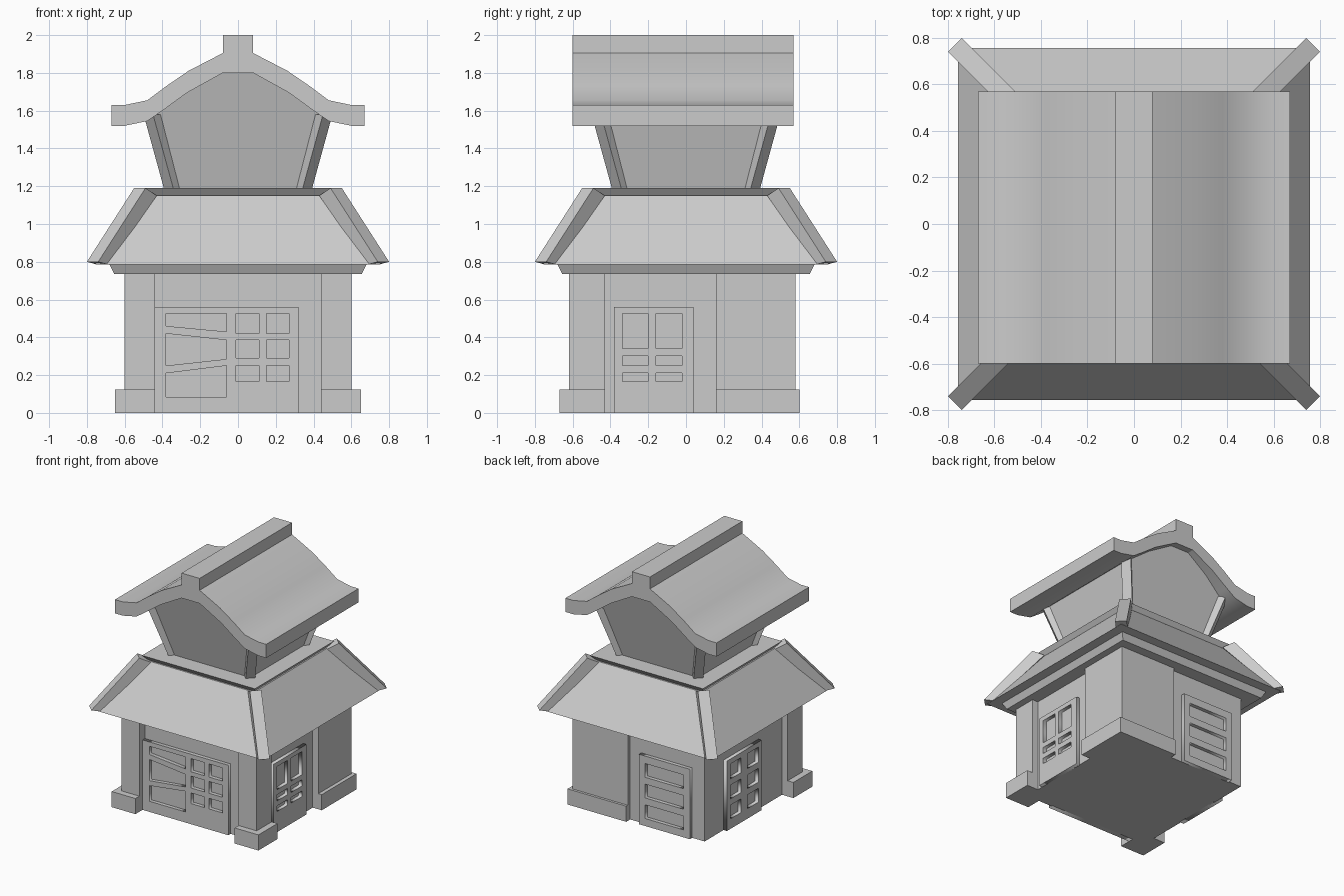
import bpy, bmesh
from mathutils import Vector

if "Cube" in bpy.data.objects:
    bpy.data.objects.remove(bpy.data.objects["Cube"])


def finish(name, bm):
    bmesh.ops.recalc_face_normals(bm, faces=bm.faces)
    me = bpy.data.meshes.new(name)
    bm.to_mesh(me)
    bm.free()
    ob = bpy.data.objects.new(name, me)
    bpy.context.collection.objects.link(ob)
    return ob


def loft(name, ring_a, ring_b):
    """Solid between two matching closed rings of points."""
    bm = bmesh.new()
    a = [bm.verts.new(p) for p in ring_a]
    b = [bm.verts.new(p) for p in ring_b]
    bm.faces.new(a)
    bm.faces.new(b)
    n = len(a)
    for i in range(n):
        j = (i + 1) % n
        bm.faces.new((a[i], a[j], b[j], b[i]))
    return finish(name, bm)


def rect(x0, x1, y0, y1, z):
    return [(x0, y0, z), (x1, y0, z), (x1, y1, z), (x0, y1, z)]


def box(name, x0, x1, y0, y1, z0, z1):
    return loft(name, rect(x0, x1, y0, y1, z0), rect(x0, x1, y0, y1, z1))


def frustum(name, h0, z0, h1, z1):
    return loft(name, rect(-h0, h0, -h0, h0, z0), rect(-h1, h1, -h1, h1, z1))


def corner_beams(name, low, high, width=0.03):
    """Diagonal beam at each corner; low/high = (outer, z, inner, z)."""
    for sx in (-1, 1):
        for sy in (-1, 1):
            rings = []
            for ro, zo, ri, zi in (low, high):
                rings.append([(sx * (r + d), sy * (r - d), z) for r, z, d in
                              ((ro, zo, width), (ro, zo, -width),
                               (ri, zi, -width), (ri, zi, width))])
            side = ("front" if sy < 0 else "back") + ("_left" if sx < 0 else "_right")
            loft(f"{name}_{side}", *rings)


def cell(u0, u1, z0, z1):
    return [(u0, z0), (u1, z0), (u1, z1), (u0, z1)]


def grid(cols, rows):
    return [cell(*c, *r) for c in cols for r in rows]


def panel(name, side, outline, holes):
    """Thin wall panel with openings, placed against one side of the body."""
    cu = bpy.data.curves.new(name + "_outline", 'CURVE')
    cu.dimensions, cu.fill_mode, cu.extrude = '2D', 'BOTH', 0.02
    for pts in [outline] + holes:
        sp = cu.splines.new('POLY')
        sp.points.add(len(pts) - 1)
        for p, (u, v) in zip(sp.points, pts):
            p.co = (u, v, 0, 1)
        sp.use_cyclic_u = True
    tmp = bpy.data.objects.new(name + "_outline", cu)
    bpy.context.collection.objects.link(tmp)
    me = bpy.data.meshes.new_from_object(
        tmp.evaluated_get(bpy.context.evaluated_depsgraph_get()))
    bpy.data.objects.remove(tmp)
    bm = bmesh.new()
    bm.from_mesh(me)
    bmesh.ops.remove_doubles(bm, verts=bm.verts, dist=0.0005)
    for v in bm.verts:
        u, h, w = v.co
        out = 0.56 + w
        v.co = Vector({"front": (u, -out, h), "back": (u, out, h),
                       "right": (out, u, h), "left": (-out, u, h)}[side])
    finish(name, bm)


# Body, three corner pillars and their plinths
box("body", -0.55, 0.55, -0.55, 0.55, 0, 0.75)
box("front_left_pillar", -0.6, -0.44, -0.62, -0.43, 0, 0.75)
box("front_left_plinth", -0.65, -0.44, -0.67, -0.43, 0, 0.125)
box("front_right_pillar", 0.44, 0.6, -0.62, -0.43, 0, 0.75)
box("front_right_plinth", 0.44, 0.65, -0.67, -0.43, 0, 0.125)
box("back_right_pillar", 0.11, 0.6, 0.16, 0.58, 0, 0.75)
box("back_right_plinth", 0.11, 0.63, 0.16, 0.6, 0, 0.125)

# Front screen: three crooked openings and six panes
slanted = [[(-.38, .46), (-.06, .43), (-.06, .525), (-.38, .525)],
           [(-.38, .25), (-.06, .285), (-.06, .385), (-.38, .42)],
           [(-.38, .085), (-.06, .085), (-.06, .25), (-.38, .21)]]
panel("front_screen", "front", cell(-.44, .32, 0, .56),
      slanted + grid([(-.01, .11), (.15, .27)],
                     [(.42, .525), (.29, .385), (.165, .25)]))
# Doors on the other sides
panel("right_door", "right", cell(-.38, .04, 0, .56),
      grid([(-.335, -.2), (-.16, -.02)], [(.34, .525), (.25, .3), (.165, .21)]))
panel("back_door", "back", cell(-.44, .01, 0, .56),
      grid([(-.385, -.045)], [(.39, .5), (.225, .335), (.06, .17)]))
panel("left_door", "left", cell(-.13, .31, 0, .56),
      grid([(-.09, .05), (.13, .265)], [(.4, .52), (.24, .35), (.08, .19)]))

# Lower roof: eave trim, slopes, deck with overhanging lip, hip beams
frustum("eave_trim", 0.655, 0.735, 0.68, 0.785)
frustum("lower_roof", 0.757, 0.785, 0.48, 1.15)
frustum("roof_deck", 0.46, 1.14, 0.5, 1.19)
corner_beams("hip_beam", (0.77, 0.8, 0.715, 0.785), (0.52, 1.19, 0.46, 1.15))

# Flared upper room, its gable ends reaching up under the roof
half = [(0.36, 1.18), (0.46, 1.57), (0.4, 1.62), (0.27, 1.71), (0.08, 1.82)]
room = half + [(-x, z) for x, z in reversed(half)]
depth = lambda z: 0.36 + 0.257 * (z - 1.19)
loft("upper_room", [(x, -depth(z), z) for x, z in room],
     [(x, depth(z), z) for x, z in room])
corner_beams("upper_post", (0.365, 1.18, 0.32, 1.18), (0.475, 1.58, 0.425, 1.58), 0.025)

# Curved upper roof with ridge
top = [(0.08, 2.0), (0.08, 1.905), (0.26, 1.812), (0.38, 1.73),
       (0.48, 1.655), (0.6, 1.63), (0.67, 1.63)]
under = [(0.67, 1.52), (0.6, 1.52), (0.48, 1.545), (0.4, 1.6), (0.27, 1.695), (0.08, 1.8)]
right = top + under
prof = right + [(-x, z) for x, z in reversed(right)]
roof = loft("upper_roof", [(x, -0.6, z) for x, z in prof],
            [(x, 0.57, z) for x, z in prof])
bpy.context.view_layer.objects.active = roof
roof.select_set(True)
bpy.ops.object.shade_smooth_by_angle(angle=0.45)
